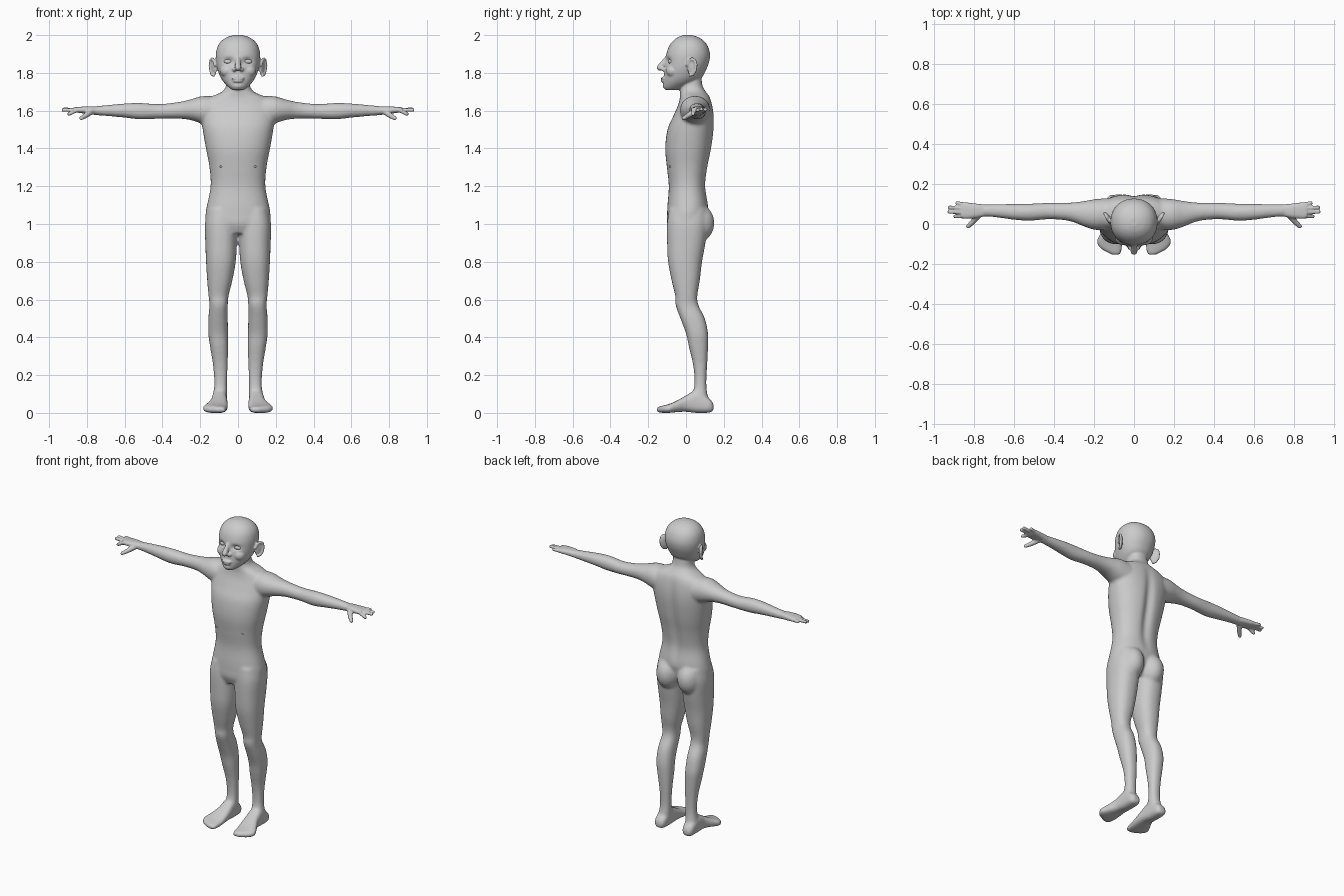
import bpy, bmesh
from math import cos, sin, pi, exp
from mathutils import Vector, Matrix

if "Cube" in bpy.data.objects:
    bpy.data.objects.remove(bpy.data.objects["Cube"])


def loft(bm, axis, stations, power=2.3, n=40, sub=4):
    """Smooth skin through rings given as (t, a_min, a_max, b_min, b_max)."""
    st = [Vector(s) for s in stations]
    rows = []
    for i in range(len(st) - 1):
        p0, p1, p2, p3 = st[max(i - 1, 0)], st[i], st[i + 1], st[min(i + 2, len(st) - 1)]
        for k in range(sub):
            u = k / sub
            rows.append(0.5 * (2 * p1 + (p2 - p0) * u + (2 * p0 - 5 * p1 + 4 * p2 - p3) * u * u
                               + (3 * p1 - p0 - 3 * p2 + p3) * u ** 3))
    rows.append(st[-1])
    rings = []
    for t, a0, a1, b0, b1 in rows:
        ring = []
        for k in range(n):
            c, s = cos(2 * pi * k / n), sin(2 * pi * k / n)
            c = abs(c) ** (2 / power) * (1 if c > 0 else -1)
            s = abs(s) ** (2 / power) * (1 if s > 0 else -1)
            a, b = (a0 + a1) / 2 + c * (a1 - a0) / 2, (b0 + b1) / 2 + s * (b1 - b0) / 2
            ring.append(bm.verts.new({'x': (t, a, b), 'y': (a, t, b), 'z': (a, b, t)}[axis]))
        rings.append(ring)
    for r, q in zip(rings, rings[1:]):
        for k in range(n):
            bm.faces.new((r[k], r[(k + 1) % n], q[(k + 1) % n], q[k]))
    bm.faces.new(rings[0])
    bm.faces.new(rings[-1])


def ball(bm, centre, radii, rot=None):
    m = Matrix.Translation(centre) @ (rot or Matrix()) @ Matrix.Diagonal((*radii, 1))
    bmesh.ops.create_icosphere(bm, subdivisions=3, radius=1, matrix=m)


def chain(bm, points, radii, steps=8):
    """Rounded limb made of closely spaced balls."""
    for (p, q), (r, s) in zip(zip(points, points[1:]), zip(radii, radii[1:])):
        for k in range(steps + 1):
            u = k / steps
            ball(bm, Vector(p).lerp(Vector(q), u), [r + (s - r) * u] * 3)


def mirror(bm):
    d = bmesh.ops.duplicate(bm, geom=bm.verts[:] + bm.edges[:] + bm.faces[:])['geom']
    bmesh.ops.scale(bm, vec=(-1, 1, 1), verts=[v for v in d if isinstance(v, bmesh.types.BMVert)])


def make(bm, name):
    bmesh.ops.recalc_face_normals(bm, faces=bm.faces)
    me = bpy.data.meshes.new(name)
    bm.to_mesh(me)
    bm.free()
    me.polygons.foreach_set("use_smooth", [True] * len(me.polygons))
    ob = bpy.data.objects.new(name, me)
    bpy.context.collection.objects.link(ob)
    return ob


def fuse(bm, voxel, iterations):
    """Weld overlapping volumes into one smoothed skin, returned as bmesh."""
    ob = make(bm, "fuse_helper")
    r = ob.modifiers.new("weld", 'REMESH')
    r.mode, r.voxel_size = 'VOXEL', voxel
    s = ob.modifiers.new("soften", 'SMOOTH')
    s.factor, s.iterations = 0.5, iterations
    out = bmesh.new()
    bpy.context.view_layer.update()
    out.from_object(ob, bpy.context.evaluated_depsgraph_get())
    bpy.data.objects.remove(ob)
    return out


bm = bmesh.new()
# leg
loft(bm, 'z', [(1.08, .005, .16, -.09, .11), (1.0, .004, .175, -.1, .115), (.9, .006, .173, -.1, .103),
               (.8, .012, .169, -.095, .085), (.7, .03, .163, -.076, .073), (.62, .05, .156, -.057, .06),
               (.57, .054, .151, -.055, .066), (.5, .054, .157, -.03, .1), (.42, .053, .157, 0, .117),
               (.35, .052, .148, .015, .117), (.25, .055, .132, .038, .112), (.15, .058, .126, .045, .108),
               (.08, .058, .135, .025, .117), (.03, .062, .138, .01, .13)])
# foot
loft(bm, 'y', [(.146, .08, .12, .015, .045), (.125, .064, .136, .001, .075), (.05, .058, .14, .0, .115),
               (0, .055, .146, .006, .092), (-.05, .054, .17, .004, .064), (-.09, .056, .187, 0, .047),
               (-.125, .06, .165, 0, .038), (-.155, .068, .11, .004, .03)], 2.8)
# arm
loft(bm, 'x', [(.12, -.03, .13, 1.51, 1.675), (.19, -.03, .125, 1.53, 1.677), (.25, -.013, .115, 1.55, 1.66),
               (.32, .014, .107, 1.558, 1.645), (.42, .024, .106, 1.557, 1.635), (.52, .016, .102, 1.554, 1.641),
               (.6, .021, .101, 1.563, 1.638), (.7, .034, .099, 1.572, 1.629), (.78, .038, .097, 1.578, 1.621)], 2.1)
# buttock
ball(bm, (.076, .055, 1.005), (.076, .096, .105))
mirror(bm)
# torso and neck
loft(bm, 'z', [(z, -w, w, f, b) for z, w, f, b in [
    (.95, .1, -.08, .07), (1, .165, -.1, .1), (1.05, .172, -.1, .112), (1.1, .164, -.098, .118),
    (1.2, .145, -.091, .105), (1.3, .151, -.101, .117), (1.4, .17, -.11, .137), (1.5, .187, -.098, .149),
    (1.57, .195, -.068, .149), (1.63, .19, -.042, .14), (1.67, .15, -.032, .127), (1.698, .088, -.032, .107),
    (1.73, .064, -.032, .088), (1.8, .06, -.03, .08)]])
bm = fuse(bm, .008, 7)

side = bmesh.new()
# palm
loft(side, 'x', [(.75, .038, .098, 1.58, 1.621), (.79, .03, .102, 1.583, 1.623),
                 (.84, .026, .108, 1.588, 1.62), (.865, .03, .107, 1.593, 1.618)], 2.6)
# fingers and thumb
for y0, y1, tip, z in [(.039, .038, .895, 1.582), (.058, .061, .925, 1.603),
                       (.078, .083, .922, 1.607), (.097, .105, .885, 1.606)]:
    chain(side, [(.85, y0, 1.604), (tip, y1, z)], [.0115, .01])
chain(side, [(.775, .05, 1.598), (.805, .012, 1.575), (.83, -.012, 1.56)], [.018, .014, .011])
# ear: thin shell with a raised rim
ear = Matrix.Translation((.128, .032, 1.83)) @ Matrix.Rotation(-.5, 4, 'Z') @ Matrix.Rotation(-.2, 4, 'X')
ball(side, ear.translation, (.009, .026, .045), ear.to_3x3().to_4x4())
chain(side, [ear @ Vector((.007, .028 * cos(a), .03 * sin(a) * 1.5)) for a in
             [pi * (-.5 + k / 7 * 1.45) for k in range(8)]], [.008] * 8, 3)
# nostril, cheek
ball(side, (.019, -.116, 1.818), (.012, .016, .011))
ball(side, (.055, -.07, 1.81), (.04, .036, .035))
mirror(side)
# head
loft(side, 'z', [(z, -w, w, f, b) for z, w, f, b in [
    (1.71, .03, -.11, -.04), (1.725, .05, -.119, 0), (1.75, .075, -.119, .05), (1.78, .094, -.117, .087),
    (1.82, .109, -.113, .108), (1.86, .116, -.109, .123), (1.9, .117, -.104, .127), (1.94, .108, -.09, .116),
    (1.97, .087, -.068, .094), (1.99, .056, -.04, .063), (2.0, .02, -.01, .03)]], 2.15)
# nose, lips, chin
chain(side, [(0, -.102, 1.878), (0, -.138, 1.828)], [.012, .017])
ball(side, (0, -.116, 1.771), (.036, .018, .008))
ball(side, (0, -.116, 1.756), (.028, .017, .008))
ball(side, (0, -.1, 1.732), (.03, .024, .019))
tmp = bpy.data.meshes.new("tmp")
side.to_mesh(tmp)
side.free()
bm.from_mesh(tmp)
bpy.data.meshes.remove(tmp)
bm = fuse(bm, .005, 3)

# spine furrow and eye sockets
for v in bm.verts:
    x, y, z = v.co
    if y > .04 and 1.08 < z < 1.68:
        v.co.y -= .017 * exp(-(x / .03) ** 2) * sin(pi * (z - 1.08) / .6)
    if y < -.05 and z > 1.75:
        v.co.y += .016 * exp(-((abs(x) - .05) / .024) ** 2 - ((z - 1.862) / .017) ** 2)
body = make(bm, "body")
bpy.context.view_layer.update()

# closed eyes and nipples, seated on the body surface
for sgn, label in ((1, "left"), (-1, "right")):
    for part, x, z, radii, sink in [("eye", .05, 1.86, (.025, .016, .014), .006),
                                    ("nipple", .09, 1.305, (.007, .004, .006), .001)]:
        hit, loc, nor, idx = body.ray_cast((sgn * x, -1, z), (0, 1, 0))
        b = bmesh.new()
        ball(b, loc + Vector((0, sink, 0)), radii)
        make(b, f"{label}_{part}")
